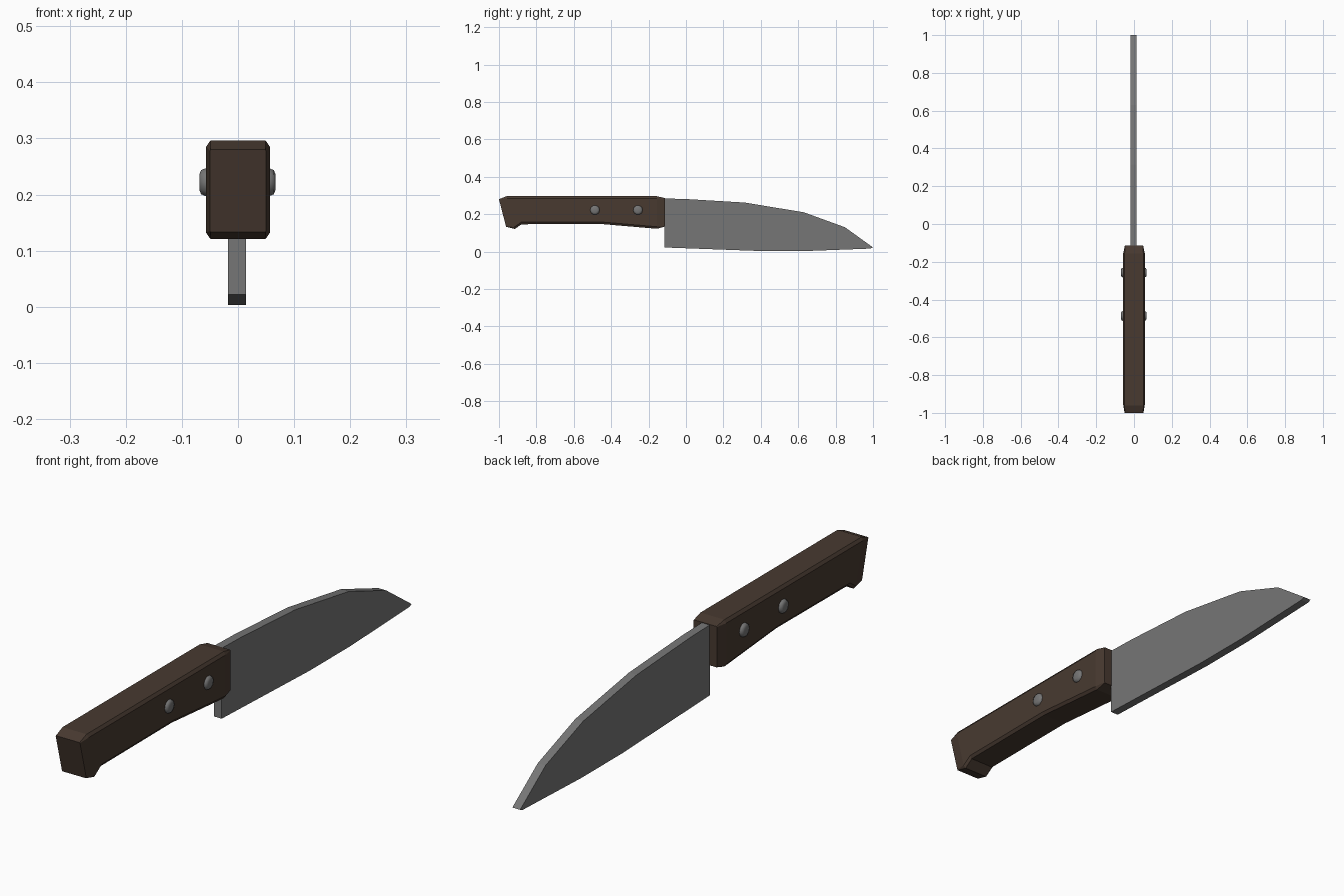
import bpy, bmesh, math
from mathutils import Matrix

if "Cube" in bpy.data.objects:
    bpy.data.objects.remove(bpy.data.objects["Cube"])


def material(name, rgb):
    m = bpy.data.materials.new(name)
    m.diffuse_color = (*rgb, 1)
    m.use_nodes = True
    m.node_tree.nodes["Principled BSDF"].inputs["Base Color"].default_value = m.diffuse_color
    return m


def finish(bm, name, mat):
    bmesh.ops.recalc_face_normals(bm, faces=bm.faces)
    me = bpy.data.meshes.new(name)
    bm.to_mesh(me)
    bm.free()
    ob = bpy.data.objects.new(name, me)
    bpy.context.collection.objects.link(ob)
    me.materials.append(mat)
    return ob


steel = material("steel", (0.18, 0.18, 0.18))
wood = material("dark_wood", (0.065, 0.042, 0.030))

# Blade: side profile (y, z) extruded across x
profile = [(-0.116, 0.284), (0.0, 0.281), (0.315, 0.262), (0.63, 0.21),
           (0.85, 0.13), (1.0, 0.022), (0.985, 0.016), (0.64, 0.003),
           (0.40, 0.003), (-0.116, 0.022)]
bm = bmesh.new()
face = bm.faces.new([bm.verts.new((-0.018, y, z)) for y, z in profile])
ext = bmesh.ops.extrude_face_region(bm, geom=[face])
bmesh.ops.translate(bm, vec=(0.032, 0, 0),
                    verts=[g for g in ext["geom"] if isinstance(g, bmesh.types.BMVert)])
finish(bm, "blade", steel)

# Handle: chamfered sections lofted from butt to blade
# (y top, z top, y bottom, z bottom, half width, chamfer height)
stations = [(-1.0, 0.280, -0.962, 0.133, 0.050, 0.002),
            (-0.96, 0.296, -0.915, 0.121, 0.057, 0.011),
            (-0.89, 0.296, -0.88, 0.146, 0.057, 0.011),
            (-0.46, 0.296, -0.46, 0.148, 0.057, 0.011),
            (-0.155, 0.296, -0.155, 0.122, 0.057, 0.011),
            (-0.113, 0.286, -0.113, 0.134, 0.048, 0.002)]
bm = bmesh.new()
rings = []
for yt, zt, yb, zb, w, c in stations:
    t = c / (zt - zb)
    flat = w - 0.7 * c
    half = [(flat, 0), (w, t), (w, 1 - t), (flat, 1)]
    section = half + [(-x, f) for x, f in reversed(half)]
    rings.append([bm.verts.new((x, yb + (yt - yb) * f, zb + (zt - zb) * f))
                  for x, f in section])
for a, b in zip(rings, rings[1:]):
    for i in range(8):
        j = (i + 1) % 8
        bm.faces.new((a[i], a[j], b[j], b[i]))
bm.faces.new(rings[0])
bm.faces.new(rings[-1])
finish(bm, "handle", wood)

# Rivets: rounded pins through the handle
for n, y in enumerate((-0.487, -0.257), 1):
    bm = bmesh.new()
    bmesh.ops.create_cone(bm, cap_ends=True, segments=10, radius1=0.026,
                          radius2=0.026, depth=0.136,
                          matrix=Matrix.Translation((-0.001, y, 0.222))
                          @ Matrix.Rotation(math.pi / 2, 4, "Y"))
    rims = [e for e in bm.edges if abs(e.verts[0].co.x - e.verts[1].co.x) < 1e-4]
    bmesh.ops.bevel(bm, geom=rims, offset=0.011, segments=2, profile=0.5,
                    affect="EDGES")
    for f in bm.faces:
        f.smooth = True
    finish(bm, f"rivet_{n}", steel)
